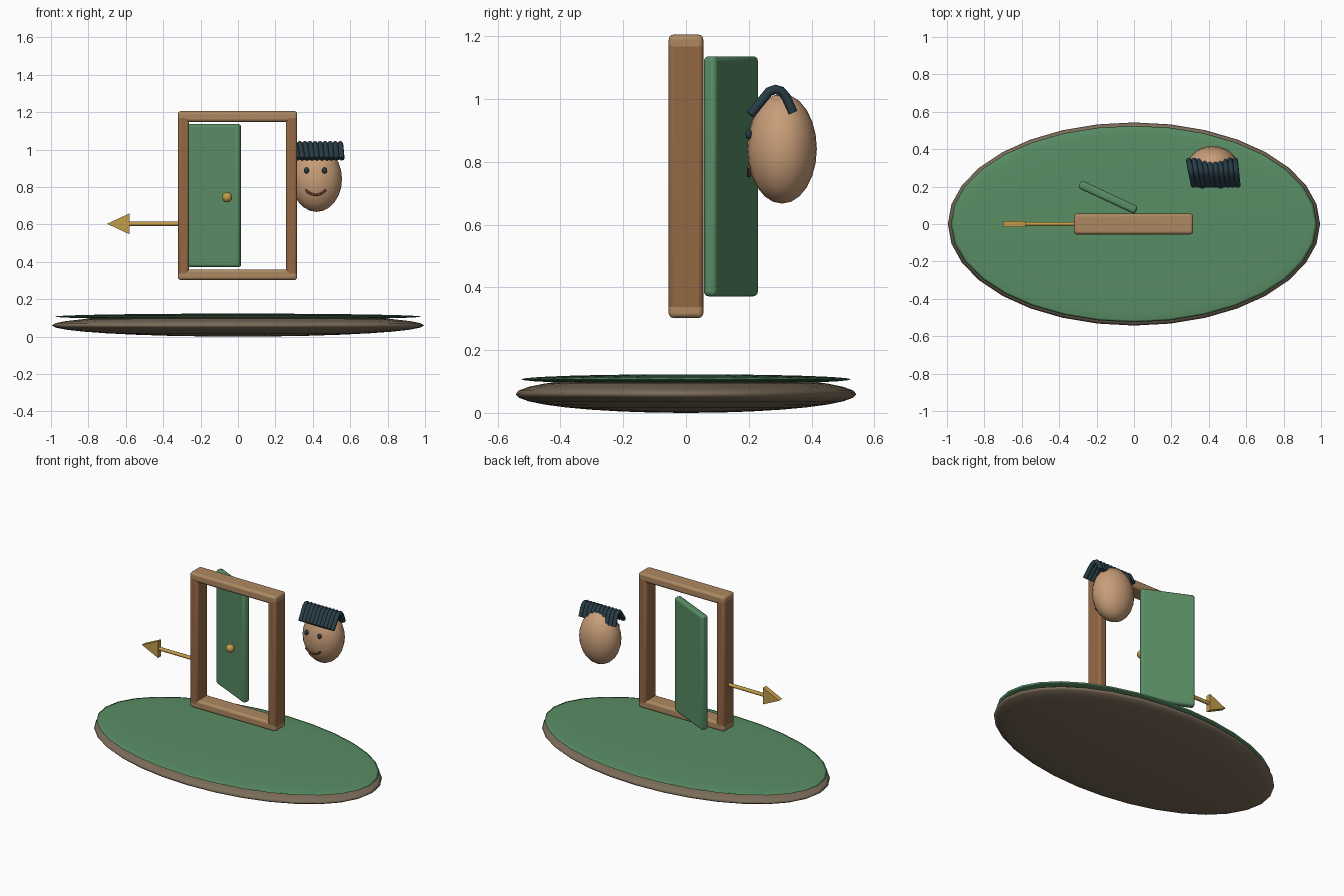
import bpy, bmesh, math
from mathutils import Vector

if "Cube" in bpy.data.objects:
    bpy.data.objects.remove(bpy.data.objects["Cube"])


def mat(name, r, g, b):
    m = bpy.data.materials.new(name)
    m.diffuse_color = (r, g, b, 1)
    m.use_nodes = True
    m.node_tree.nodes["Principled BSDF"].inputs["Base Color"].default_value = m.diffuse_color
    return m


EARTH = mat("earth", 0.20, 0.15, 0.10)
GREEN = mat("green", 0.10, 0.27, 0.13)
WOOD = mat("wood", 0.30, 0.14, 0.06)
LIGHT_WOOD = mat("light_wood", 0.42, 0.25, 0.12)
GOLD = mat("gold", 0.55, 0.34, 0.07)
SKIN = mat("skin", 0.58, 0.34, 0.19)
DARK = mat("dark", 0.02, 0.045, 0.06)
MOUTH = mat("mouth_brown", 0.15, 0.06, 0.03)


def finish(name, material):
    ob = bpy.context.object
    ob.name = name
    ob.data.materials.append(material)
    return ob


def ball(name, loc, radii, material, seg=24, rings=12):
    bpy.ops.mesh.primitive_uv_sphere_add(segments=seg, ring_count=rings, location=loc)
    ob = finish(name, material)
    ob.scale = radii
    bpy.ops.object.transform_apply(location=False, rotation=False, scale=True)
    bpy.ops.object.shade_smooth()
    return ob


def box(name, loc, size, material, bevel=0.015, rot=0):
    bpy.ops.mesh.primitive_cube_add(size=1, location=loc)
    ob = finish(name, material)
    ob.scale = size
    bpy.ops.object.transform_apply(location=False, rotation=False, scale=True)
    ob.rotation_euler.z = rot
    mod = ob.modifiers.new("round_edges", 'BEVEL')
    mod.width = bevel
    mod.segments = 3
    bpy.ops.object.shade_smooth_by_angle()
    return ob


def tube(name, paths, radius, material):
    cu = bpy.data.curves.new(name, 'CURVE')
    cu.dimensions = '3D'
    cu.bevel_depth = radius
    cu.bevel_resolution = 2
    cu.use_fill_caps = True
    for pts in paths:
        sp = cu.splines.new('POLY')
        sp.points.add(len(pts) - 1)
        for p, co in zip(sp.points, pts):
            p.co = (*co, 1)
    ob = bpy.data.objects.new(name, cu)
    bpy.context.collection.objects.link(ob)
    cu.materials.append(material)
    return ob


# Island base
ball("ground_base", (0, 0, 0.06), (0.995, 0.543, 0.06), EARTH, 32, 16)
ball("grass_top", (0, 0, 0.107), (0.98, 0.525, 0.016), GREEN, 32, 16)

# Door frame
for side, x in (("left", -0.291), ("right", 0.286)):
    box(side + "_post", (x, 0, 0.753), (0.06, 0.11, 0.86), WOOD)
for side, z in (("top", 1.177), ("bottom", 0.331)):
    box(side + "_rail", (-0.0025, 0, z), (0.637, 0.11, 0.057), LIGHT_WOOD)

# Open door and knob
box("door", (-0.139, 0.143, 0.754), (0.335, 0.045, 0.765), GREEN, rot=math.radians(-25))
ball("door_knob", (-0.058, 0, 0.745), (0.027, 0.027, 0.027), GOLD, 16, 8)

# Arrow pointing left
tube("arrow_shaft", [[(-0.30, 0, 0.603), (-0.585, 0, 0.603)]], 0.012, GOLD)
bm = bmesh.new()
tri = [bm.verts.new((x, -0.017, z)) for x, z in
       ((-0.70, 0.603), (-0.58, 0.547), (-0.58, 0.659))]
ext = bmesh.ops.extrude_face_region(bm, geom=[bm.faces.new(tri)])
for v in ext["geom"]:
    if isinstance(v, bmesh.types.BMVert):
        v.co += Vector((0, 0.034, 0))
bmesh.ops.recalc_face_normals(bm, faces=bm.faces)
me = bpy.data.meshes.new("arrow_head")
bm.to_mesh(me)
bm.free()
me.materials.append(GOLD)
bpy.context.collection.objects.link(bpy.data.objects.new("arrow_head", me))

# Head with eyes and smile
ball("head", (0.42, 0.306, 0.842), (0.136, 0.111, 0.175), SKIN)
for side, x in (("left", 0.366), ("right", 0.463)):
    ball(side + "_eye", (x, 0.2, 0.888), (0.014, 0.011, 0.016), DARK, 16, 8)
smile = [(0.415 + 0.054 * t, 0.2, 0.757 + 0.027 * t * t)
         for t in (-1, -0.7, -0.35, 0, 0.35, 0.7, 1)]
tube("mouth", [smile], 0.006, MOUTH)

# Row of hair strands bent over the head, front ends shifted sideways
profile = [(0.341, 0.957), (0.318, 1.008), (0.303, 1.026), (0.285, 1.031),
           (0.265, 1.024), (0.205, 0.951)]
strands = []
for i in range(10):
    x, shift = 0.293 + 0.0275 * i, 0.026 - 0.0013 * i
    strands.append([(x + shift * (0.341 - y) / 0.136, y, z) for y, z in profile])
tube("hair", strands, 0.015, DARK)
